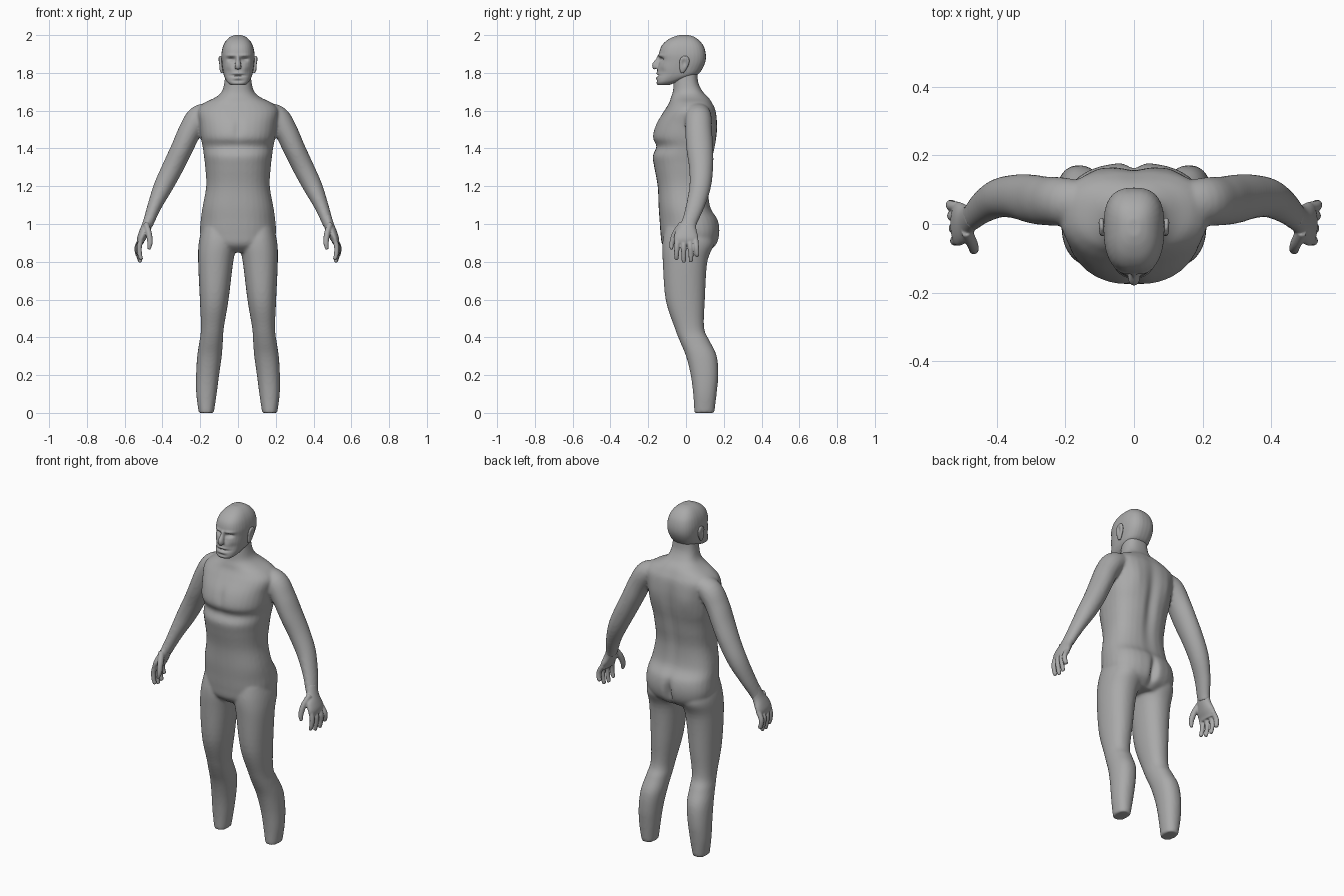
import bpy, bmesh, math
from mathutils import Vector

cube = bpy.data.objects.get("Cube")
if cube:
    bpy.data.objects.remove(cube)

skin = bpy.data.materials.new("plain_grey")
skin.use_nodes = True
GREY = (0.4, 0.4, 0.4, 1)
skin.diffuse_color = GREY
skin.node_tree.nodes["Principled BSDF"].inputs["Base Color"].default_value = GREY


def spline(rows, steps=5):
    """Catmull-Rom interpolation through rows of numbers."""
    rows = [Vector(r) for r in rows]
    ext = [rows[0]] + rows + [rows[-1]]
    out = []
    for a, b, c, d in zip(ext, ext[1:], ext[2:], ext[3:]):
        for i in range(steps):
            t = i / steps
            out.append(0.5 * (2 * b + (c - a) * t + (2 * a - 5 * b + 4 * c - d) * t ** 2
                              + (3 * b - a - 3 * c + d) * t ** 3))
    return out + [rows[-1]]


def loft(bm, rows, power=2.0, back=0.0, upright=False, n=32):
    """Skin rings given as x, y, z, half width, half depth."""
    rows = spline(rows)
    centres = [Vector(r[:3]) for r in rows]
    rings = []
    for i, r in enumerate(rows):
        ahead = centres[min(i + 1, len(rows) - 1)] - centres[max(i - 1, 0)]
        axis = Vector((0, 0, 1)) if upright else ahead.normalized()
        side = Vector((0, 1, 0)).cross(axis).normalized()
        depth = axis.cross(side)
        ring = []
        for k in range(n):
            t = 2 * math.pi * k / n
            c, s = math.cos(t), math.sin(t)
            u = math.copysign(abs(c) ** (2 / power), c) * r[3] * (1 + back * s)
            v = math.copysign(abs(s) ** (2 / power), s) * r[4]
            ring.append(bm.verts.new(centres[i] + side * u + depth * v))
        rings.append(ring)
    for lo, hi in zip(rings, rings[1:]):
        for k in range(n):
            j = (k + 1) % n
            bm.faces.new((lo[k], lo[j], hi[j], hi[k]))
    bm.faces.new(rings[0][::-1])
    bm.faces.new(rings[-1])


def slices(rows):
    """Turn z, left, right, front, back limits into loft rings."""
    return [((x0 + x1) / 2, (y0 + y1) / 2, z, (x1 - x0) / 2, (y1 - y0) / 2)
            for z, x0, x1, y0, y1 in rows]


def even(rows):
    return slices([(z, -w, w, f, b) for z, w, f, b in rows])


def mirrored(rows, sx):
    return [(r[0] * sx,) + tuple(r[1:]) for r in rows]


def fuse(name, bm, voxel, smooth, dents=()):
    """Merge overlapping lofts into one smooth skin, then sculpt it."""
    bmesh.ops.recalc_face_normals(bm, faces=bm.faces)
    mesh = bpy.data.meshes.new(name)
    bm.to_mesh(mesh)
    bm.free()
    obj = bpy.data.objects.new(name, mesh)
    bpy.context.collection.objects.link(obj)
    rem = obj.modifiers.new("fuse", "REMESH")
    rem.mode, rem.voxel_size = "VOXEL", voxel
    smo = obj.modifiers.new("soften", "SMOOTH")
    smo.factor, smo.iterations = 0.5, smooth
    graph = bpy.context.evaluated_depsgraph_get()
    obj.data = bpy.data.meshes.new_from_object(obj.evaluated_get(graph))
    obj.modifiers.clear()
    for v in obj.data.vertices:
        move = Vector()
        for centre, size, push in dents:
            d = sum(((p - q) / s) ** 2 for p, q, s in zip(v.co, centre, size))
            if d < 9:
                move += Vector(push) * math.exp(-d)
        v.co += move
    obj.data.materials.clear()
    obj.data.materials.append(skin)
    obj.data.polygons.foreach_set("material_index", [0] * len(obj.data.polygons))
    obj.data.polygons.foreach_set("use_smooth", [True] * len(obj.data.polygons))
    obj.data.update()
    return obj


# Torso and neck
body = bmesh.new()
loft(body, even([
    (.85, .12, -.08, .11), (.89, .18, -.125, .16), (.95, .2, -.135, .178),
    (1.02, .197, -.14, .17), (1.09, .187, -.145, .13), (1.2, .168, -.15, .12),
    (1.3, .173, -.168, .135), (1.36, .18, -.176, .145), (1.41, .187, -.157, .155),
    (1.46, .197, -.177, .162), (1.53, .205, -.158, .165), (1.6, .215, -.115, .158),
    (1.64, .18, -.09, .14), (1.67, .12, -.08, .12), (1.7, .086, -.07, .09),
    (1.75, .072, -.065, .065), (1.82, .065, -.06, .06)]), 2.4, .08, True)

# Legs, cut flat at the ankles
LEG = slices([
    (.98, .02, .19, -.11, .13), (.9, .006, .208, -.125, .15), (.8, .025, .211, -.123, .113),
    (.6, .05, .202, -.108, .1), (.45, .075, .196, -.06, .096), (.38, .08, .204, -.033, .126),
    (.3, .086, .216, 0, .163), (.2, .1, .222, .025, .171), (.1, .113, .221, .038, .162),
    (0, .128, .208, .044, .15)])

# Arms from shoulder to wrist
ARM = [(.13, .06, 1.6, .045, .06), (.205, .065, 1.565, .064, .07), (.255, .067, 1.49, .061, .071),
       (.297, .073, 1.4, .058, .071), (.345, .08, 1.3, .056, .064), (.395, .075, 1.2, .051, .057),
       (.44, .05, 1.1, .038, .049), (.47, .022, 1.02, .03, .041), (.48, .015, .99, .028, .04)]
for sx in (1, -1):
    loft(body, mirrored(LEG, sx), 2.2, 0, True)
    loft(body, mirrored(ARM, sx))

# Spine groove, buttock cleft and shoulder blades
grooves = [((0, .16, 1.35), (.03, .08, .22), (0, -.016, 0)),
           ((0, .18, .93), (.02, .08, .07), (0, -.03, 0)),
           ((0, -.17, 1.5), (.02, .06, .06), (0, .008, 0))]
grooves += [((sx * .11, .16, 1.5), (.05, .06, .08), (0, .008, 0)) for sx in (1, -1)]
fuse("body", body, .008, 6, grooves)

# Hands with four fingers and a thumb
PALM = [(.468, .025, 1.04, .026, .036), (.483, .012, .99, .027, .043), (.5, .003, .95, .026, .06),
        (.513, 0, .92, .022, .064), (.517, 0, .895, .015, .058)]
THUMB = [(.488, -.02, 1, .016, .018), (.472, -.055, .95, .016, .018),
         (.466, -.074, .9, .014, .014), (.472, -.078, .865, .008, .008)]
FINGERS = ((-.046, -.05, .81), (-.013, -.012, .797), (.02, .026, .8), (.05, .058, .83))
for side, sx in (("left", 1), ("right", -1)):
    hand = bmesh.new()
    loft(hand, mirrored(PALM, sx))
    loft(hand, mirrored(THUMB, sx), n=16)
    for k, (root, tip, low) in enumerate(FINGERS):
        lean = .004 * k
        loft(hand, mirrored([
            (.512, root, .92, .014, .015), (.522 + lean, (root + tip) / 2, .88, .0135, .0145),
            (.52 + lean, tip, .84, .012, .013), (.513 + lean, tip, low + .006, .01, .011),
            (.511 + lean, tip, low, .006, .006)], sx), n=16)
    fuse(side + "_hand", hand, .004, 3)

# Head with jaw, brow and nose
head = bmesh.new()
loft(head, even([
    (1.735, .038, -.15, -.09), (1.75, .056, -.158, -.05), (1.77, .068, -.156, .01),
    (1.79, .076, -.152, .06), (1.82, .082, -.152, .086), (1.86, .087, -.142, .103),
    (1.9, .088, -.143, .105), (1.94, .08, -.131, .094), (1.97, .064, -.104, .072),
    (1.99, .042, -.068, .045), (2.0, .018, -.035, .015)]), 2.6, .05, True)
loft(head, [(0, -.132, 1.895, .01, .012), (0, -.146, 1.87, .011, .014),
            (0, -.158, 1.84, .017, .022), (0, -.153, 1.826, .017, .018)], n=16)
face = [((0, -.155, 1.785), (.035, .05, .005), (0, .009, 0)),
        ((0, -.155, 1.797), (.03, .04, .007), (0, -.006, 0)),
        ((0, -.155, 1.773), (.026, .04, .007), (0, -.005, 0)),
        ((0, -.155, 1.757), (.03, .04, .007), (0, .006, 0))]
for sx in (1, -1):
    face += [((sx * .036, -.135, 1.872), (.02, .05, .011), (0, .016, 0)),
             ((sx * .038, -.14, 1.892), (.03, .04, .008), (0, -.006, 0)),
             ((sx * .055, -.13, 1.81), (.02, .05, .02), (0, .007, 0))]
fuse("head", head, .004, 5, face)

# Ears
for side, sx in (("left", 1), ("right", -1)):
    ear = bmesh.new()
    loft(ear, [(sx * .084, -.02, 1.8, .006, .008), (sx * .088, -.018, 1.815, .009, .016),
               (sx * .092, -.01, 1.85, .011, .026), (sx * .095, -.006, 1.875, .01, .024),
               (sx * .093, -.006, 1.89, .005, .01)], n=20)
    fuse(side + "_ear", ear, .003, 3, [((sx * .105, -.01, 1.855), (.012, .012, .022), (-sx * .008, 0, 0))])
